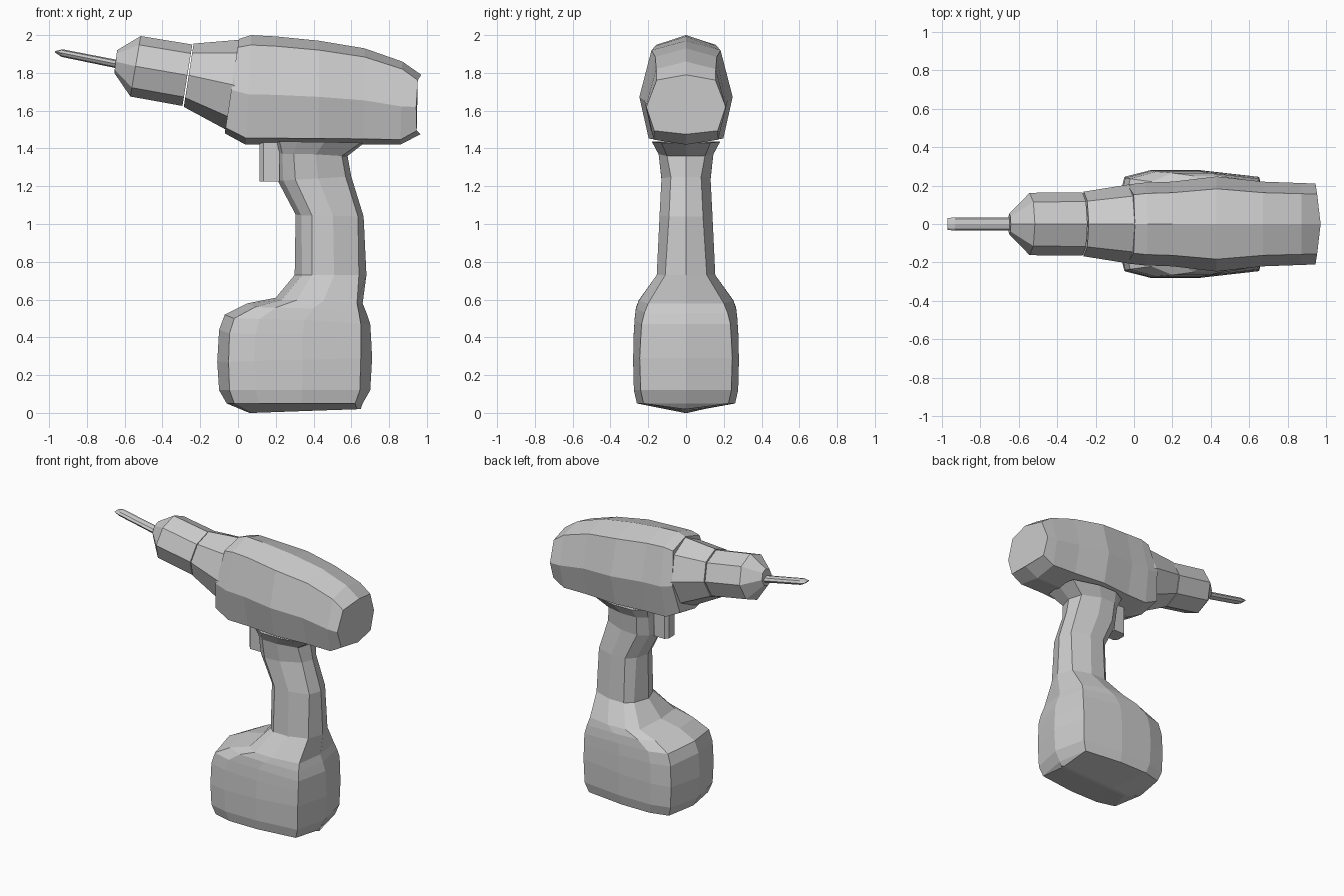
import bpy, bmesh
from mathutils import Vector


def loft(name, half_rings):
    """Mirror each half ring across y = 0, bridge the rings and cap the ends."""
    bm = bmesh.new()
    rings = []
    for half in half_rings:
        full = half + [Vector((p.x, -p.y, p.z)) for p in half[-2:0:-1]]
        rings.append([bm.verts.new(p) for p in full])
    n = len(rings[0])
    for a, b in zip(rings, rings[1:]):
        for i in range(n):
            j = (i + 1) % n
            bm.faces.new((a[i], a[j], b[j], b[i]))
    bm.faces.new(rings[0])
    bm.faces.new(rings[-1])
    bmesh.ops.recalc_face_normals(bm, faces=bm.faces)
    mesh = bpy.data.meshes.new(name)
    bm.to_mesh(mesh)
    bm.free()
    obj = bpy.data.objects.new(name, mesh)
    bpy.context.collection.objects.link(obj)
    return obj


def barrel_ring(xt, zt, xb, zb, w, section, bulge=0):
    """Half ring from a top point to a bottom point, with half width w."""
    top, bottom = Vector((xt, 0, zt)), Vector((xb, 0, zb))
    return [top.lerp(bottom, t) + Vector((-bulge * k, w * k, 0)) for t, k in section]


def grip_ring(fx, fz, bx, bz, inset, yc, ys):
    """Half ring from front centre to back centre."""
    front, back = Vector((fx, 0, fz)), Vector((bx, 0, bz))
    drop = Vector((0, 0, min(0, bz - fz) * 0.4))
    y = Vector((0, 1, 0))
    dx = Vector((inset, 0, 0))
    return [front, front + dx + drop + y * yc,
            front.lerp(back, 0.24) + drop / 2 + y * ys,
            front.lerp(back, 0.55) + y * ys,
            back - dx + y * yc, back]


BODY = [(0, 0), (0.09, 0.74), (0.54, 1), (0.94, 0.8), (1, 0)]
OCTAGON = [(0, 0), (0.146, 0.707), (0.5, 1), (0.854, 0.707), (1, 0)]

# Motor housing
body = [(0.005, 1.98, -0.07, 1.48, 0.205), (0.07, 2.0, 0.04, 1.42, 0.215),
        (0.20, 1.993, 0.20, 1.42, 0.22), (0.43, 1.97, 0.43, 1.42, 0.247),
        (0.67, 1.93, 0.67, 1.42, 0.22), (0.87, 1.86, 0.86, 1.42, 0.213),
        (0.97, 1.79, 0.965, 1.475, 0.21, 0.024)]
loft("motor_housing", [barrel_ring(*r[:5], BODY, *r[5:]) for r in body])

# Gear collar, chuck and bit
gear = [(0.03, 1.975, -0.04, 1.475, 0.2), (0.005, 1.975, -0.065, 1.5, 0.205),
        (-0.235, 1.955, -0.287, 1.62, 0.168)]
chuck = [(-0.242, 1.95, -0.294, 1.625, 0.165), (-0.515, 1.995, -0.57, 1.675, 0.162),
         (-0.64, 1.92, -0.655, 1.80, 0.055)]
bit = [(-0.62, 1.865, -0.63, 1.822, 0.035), (-0.93, 1.925, -0.935, 1.885, 0.035),
       (-0.97, 1.915, -0.97, 1.909, 0.03)]
for name, rings in (("gear_collar", gear), ("chuck", chuck), ("bit", bit)):
    loft(name, [barrel_ring(*r, OCTAGON) for r in rings])

# Handle flowing into the battery pack
grip = [(0.20, 1.44, 0.67, 1.43, 0.02, 0.13, 0.18),
        (0.205, 1.38, 0.58, 1.36, 0.03, 0.10, 0.145),
        (0.21, 1.23, 0.60, 1.25, 0.03, 0.08, 0.13),
        (0.305, 1.05, 0.665, 1.04, 0.03, 0.09, 0.14),
        (0.30, 0.73, 0.68, 0.73, 0.04, 0.11, 0.155)]
battery = [(0.20, 0.61, 0.66, 0.58, 0.03, 0.20, 0.25),
           (0.05, 0.58, 0.68, 0.53, 0.04, 0.22, 0.265),
           (-0.07, 0.52, 0.70, 0.47, 0.05, 0.235, 0.272),
           (-0.10, 0.44, 0.705, 0.39, 0.055, 0.24, 0.277),
           (-0.11, 0.27, 0.71, 0.29, 0.06, 0.245, 0.28),
           (-0.10, 0.12, 0.70, 0.12, 0.055, 0.24, 0.276),
           (-0.06, 0.05, 0.66, 0.05, 0.04, 0.225, 0.26),
           (0.06, 0.0, 0.65, 0.02, 0.02, 0.01, 0.012)]
loft("handle_and_battery", [grip_ring(*r) for r in grip + battery])

# Trigger: chamfered column under the housing
loft("trigger", [[Vector((x, y, z)) for x, y in
                  ((0.115, 0), (0.115, 0.03), (0.135, 0.055), (0.22, 0.055), (0.22, 0))]
                 for z in (1.45, 1.225)])
